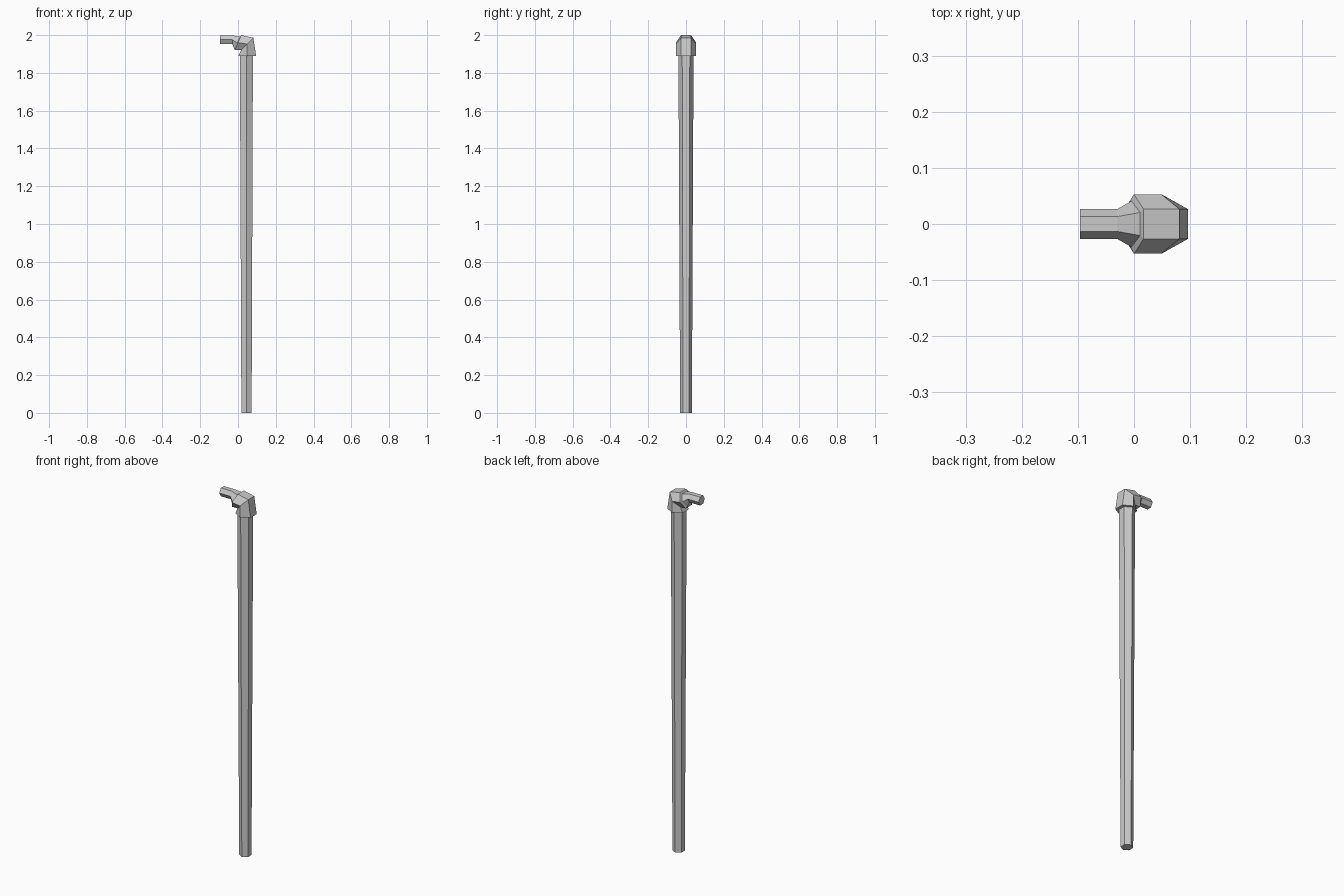
import bpy
import bmesh
from mathutils import Vector

if "Cube" in bpy.data.objects:
    bpy.data.objects.remove(bpy.data.objects["Cube"])


def loft(name, rings):
    """Hexagonal tube; ring = (outer x, outer z, inner x, inner z, radius in y)."""
    bm = bmesh.new()
    loops = []
    for ox, oz, ix, iz, r in rings:
        outer, inner = Vector((ox, 0, oz)), Vector((ix, 0, iz))
        mid, half, full = (outer + inner) / 2, Vector((0, r / 2, 0)), Vector((0, r, 0))
        pts = [outer - half, outer + half, mid + full,
               inner + half, inner - half, mid - full]
        loops.append([bm.verts.new(p) for p in pts])
    for a, b in zip(loops, loops[1:]):
        for i in range(6):
            j = (i + 1) % 6
            bm.faces.new((a[i], a[j], b[j], b[i]))
    bm.faces.new(loops[0])
    bm.faces.new(loops[-1])
    bmesh.ops.recalc_face_normals(bm, faces=bm.faces[:])
    mesh = bpy.data.meshes.new(name)
    bm.to_mesh(mesh)
    bm.free()
    obj = bpy.data.objects.new(name, mesh)
    bpy.context.collection.objects.link(obj)
    return obj


# Tapered hexagonal shaft
loft("shaft", [
    (0.072, 0.0, 0.018, 0.0, 0.031),
    (0.079, 1.892, 0.010, 1.892, 0.040),
])

# Bent head: collar, elbow, shoulder, inset step, neck and grip end
loft("head_and_handle", [
    (0.096, 1.890, 0.002, 1.890, 0.053),
    (0.081, 1.986, 0.016, 1.920, 0.053),
    (0.017, 2.000, -0.017, 1.921, 0.053),
    (0.011, 1.991, -0.020, 1.927, 0.041),
    (-0.030, 1.999, -0.030, 1.953, 0.0265),
    (-0.096, 1.999, -0.096, 1.953, 0.0265),
])
